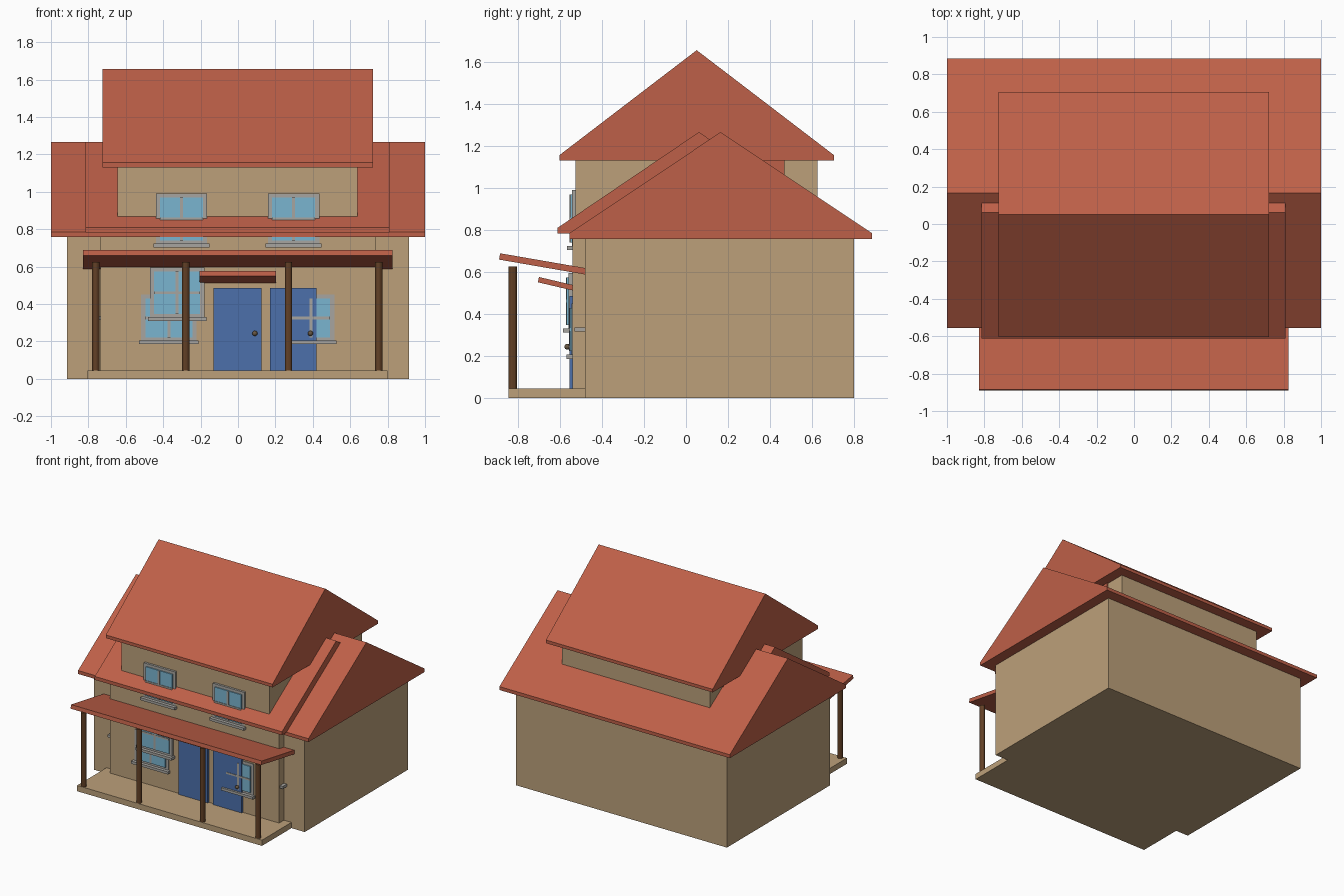
import bpy, bmesh
from mathutils import Matrix

cube = bpy.data.objects.get("Cube")
if cube:
    bpy.data.objects.remove(cube, do_unlink=True)


def material(name, rgb):
    """Flat material from 8-bit display colour, stored as linear."""
    lin = [((c / 255 + 0.055) / 1.055) ** 2.4 for c in rgb] + [1]
    m = bpy.data.materials.new(name)
    m.use_nodes = True
    m.diffuse_color = lin
    m.node_tree.nodes["Principled BSDF"].inputs["Base Color"].default_value = lin
    return m


TILE = material("terracotta", (190, 96, 72))
WALL = material("tan_plaster", (188, 160, 122))
DOOR = material("blue_paint", (76, 112, 171))
GLASS = material("sky_glass", (122, 181, 208))
FRAME = material("grey_trim", (167, 165, 160))
WOOD = material("brown_wood", (98, 64, 38))
KNOB = material("bronze", (105, 88, 68))


def finish(name, bm, mat):
    bmesh.ops.recalc_face_normals(bm, faces=bm.faces)
    mesh = bpy.data.meshes.new(name)
    bm.to_mesh(mesh)
    bm.free()
    mesh.materials.append(mat)
    ob = bpy.data.objects.new(name, mesh)
    bpy.context.collection.objects.link(ob)
    return ob


def extrude_x(name, mat, x0, x1, profile):
    """Extrude a (y, z) outline between two x positions."""
    bm = bmesh.new()
    a, b = [[bm.verts.new((x, y, z)) for y, z in profile] for x in (x0, x1)]
    bm.faces.new(a)
    bm.faces.new(b)
    for i in range(len(a)):
        j = (i + 1) % len(a)
        bm.faces.new((a[i], a[j], b[j], b[i]))
    return finish(name, bm, mat)


def box(name, mat, x0, x1, y0, y1, z0, z1):
    return extrude_x(name, mat, x0, x1, [(y0, z0), (y1, z0), (y1, z1), (y0, z1)])


def gable(name, x0, x1, y0, y1, z0, lip, ridge):
    """Solid gable roof with a short vertical eave."""
    extrude_x(name, TILE, x0, x1, [(y0, z0), (y1, z0), (y1, z0 + lip),
                                   ((y0 + y1) / 2, ridge), (y0, z0 + lip)])


def canopy(name, x0, x1, y0, y1, z0, z1, thick):
    """Sloped slab, z0 at the front and z1 at the wall."""
    extrude_x(name, TILE, x0, x1, [(y0, z0), (y1, z1), (y1 + 0.005, z1 + thick),
                                   (y0 + 0.005, z0 + thick)])


def window(name, cx, w, z0, z1, y, wall_y=-0.5):
    """Frame, glass, cross bars and sill; y is the frame's front plane."""
    h, mid, trim = w / 2, (z0 + z1) / 2, 0.022
    for s, side in ((-1, "right"), (1, "left")):
        xa, xb = sorted((cx + s * h, cx + s * (h - trim)))
        box(f"{name}_{side}_jamb", FRAME, xa, xb, y, wall_y, z0, z1)
    box(name + "_head", FRAME, cx - h, cx + h, y, wall_y, z1 - trim, z1)
    box(name + "_foot", FRAME, cx - h, cx + h, y, wall_y, z0, z0 + trim)
    box(name + "_glass", GLASS, cx - h + trim, cx + h - trim, y - 0.008, wall_y,
        z0 + trim, z1 - trim)
    box(name + "_upright_bar", FRAME, cx - 0.008, cx + 0.008, y - 0.012, wall_y,
        z0 + trim, z1 - trim)
    box(name + "_cross_bar", FRAME, cx - h + trim, cx + h - trim, y - 0.012, wall_y,
        mid - 0.007, mid + 0.007)
    box(name + "_sill", FRAME, cx - h - 0.012, cx + h + 0.012, y - 0.025, wall_y,
        z0 - 0.015, z0 + 0.005)


# Walls
box("main_walls", WALL, -0.915, 0.915, -0.48, 0.80, 0, 0.77)
box("front_walls", WALL, -0.735, 0.735, -0.54, 0.5, 0, 0.79)
box("upper_walls", WALL, -0.645, 0.64, -0.525, 0.625, 0.7, 1.14)

# Roofs
gable("main_roof", -1, 1, -0.555, 0.885, 0.757, 0.027, 1.265)
gable("front_roof", -0.815, 0.81, -0.612, 0.735, 0.782, 0.027, 1.265)
gable("upper_roof", -0.725, 0.722, -0.603, 0.705, 1.13, 0.025, 1.655)
box("inner_roof_block", TILE, -0.65, 0.65, 0.1, 0.47, 0.95, 1.135)

# Porch
box("porch_floor", WALL, -0.805, 0.80, -0.845, -0.47, 0, 0.045)
canopy("porch_roof", -0.83, 0.825, -0.89, -0.48, 0.658, 0.587, 0.03)
canopy("door_awning", -0.207, 0.203, -0.705, -0.535, 0.55, 0.51, 0.025)
for i, x in enumerate((-0.76, -0.28, 0.27, 0.753)):
    bm = bmesh.new()
    bmesh.ops.create_cone(bm, cap_ends=True, segments=12, radius1=0.02, radius2=0.02,
                          depth=0.58, matrix=Matrix.Translation((x, -0.825, 0.335)))
    finish(f"porch_post_{i + 1}", bm, WOOD)

# Doors with knobs
for name, x0, x1, knob_x in (("main_door", -0.13, 0.125, 0.09),
                             ("side_door", 0.17, 0.42, 0.387)):
    box(name, DOOR, x0, x1, -0.554, -0.5, 0.045, 0.485)
    bm = bmesh.new()
    bmesh.ops.create_uvsphere(bm, u_segments=12, v_segments=8, radius=0.014,
                              matrix=Matrix.Translation((knob_x, -0.565, 0.243)))
    knob = finish(name + "_knob", bm, KNOB)
    knob.data.shade_smooth()

# Windows
window("tall_window", -0.325, 0.29, 0.325, 0.595, -0.56)
window("low_right_window", -0.37, 0.295, 0.2, 0.45, -0.545)
window("low_left_window", 0.39, 0.25, 0.2, 0.45, -0.545)
window("upper_right_window", -0.302, 0.275, 0.718, 0.99, -0.542)
window("upper_left_window", 0.297, 0.275, 0.718, 0.99, -0.542)

# Sills tucked into the side corners
for s, side in ((-1, "right"), (1, "left")):
    xa, xb = sorted((s * 0.72, s * 0.76))
    box(side + "_corner_sill", FRAME, xa, xb, -0.53, -0.47, 0.315, 0.335)
